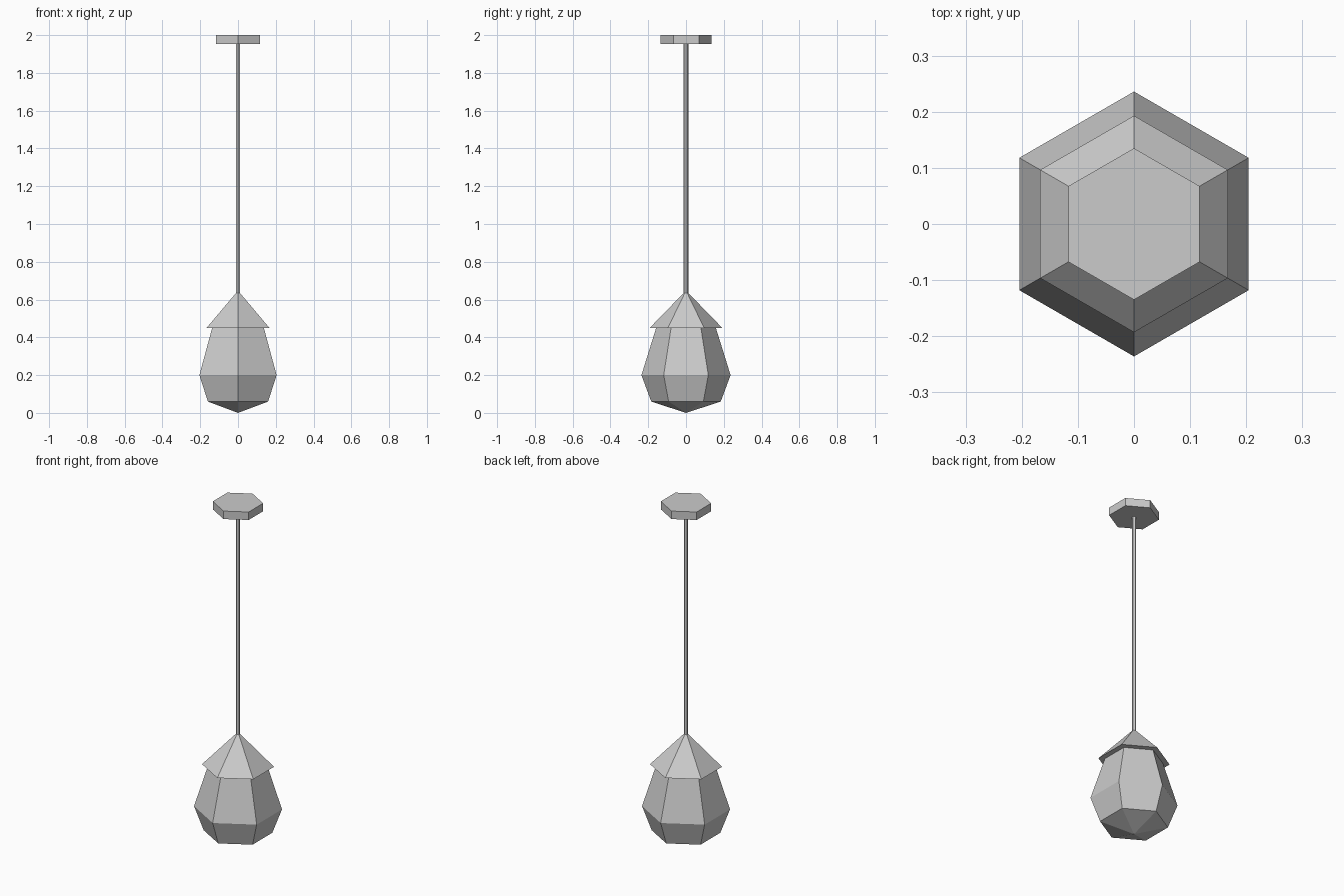
import bpy, bmesh
from math import sin, cos, pi

if "Cube" in bpy.data.objects:
    bpy.data.objects.remove(bpy.data.objects["Cube"])

SIDES = 6


def lathe(name, profile):
    """Six-sided flat-faced solid from (radius, z) pairs; radius 0 makes a point."""
    bm = bmesh.new()
    rings = []
    for r, z in profile:
        if r == 0:
            rings.append([bm.verts.new((0, 0, z))] * SIDES)
        else:
            rings.append([bm.verts.new((r * cos(pi / 2 + 2 * pi * i / SIDES),
                                        r * sin(pi / 2 + 2 * pi * i / SIDES), z))
                          for i in range(SIDES)])
    for low, high in zip(rings, rings[1:]):
        for i in range(SIDES):
            j = (i + 1) % SIDES
            corners = dict.fromkeys((low[i], low[j], high[j], high[i]))
            bm.faces.new(list(corners))
    # close the flat ends
    if profile[0][0]:
        bm.faces.new(rings[0][::-1])
    if profile[-1][0]:
        bm.faces.new(rings[-1])
    bmesh.ops.recalc_face_normals(bm, faces=bm.faces)
    mesh = bpy.data.meshes.new(name)
    bm.to_mesh(mesh)
    bm.free()
    obj = bpy.data.objects.new(name, mesh)
    bpy.context.collection.objects.link(obj)
    return obj


# Faceted lantern glass with pointed bottom
lathe("lamp_shade", [(0, 0), (0.184, 0.06), (0.236, 0.2), (0.158, 0.45)])
# Overhanging conical cap
lathe("shade_cap", [(0.193, 0.449), (0.012, 0.635)])
# Hanging rod
lathe("hanging_rod", [(0.012, 0.63), (0.012, 1.956)])
# Ceiling mount
lathe("ceiling_mount", [(0.135, 1.953), (0.135, 2.0)])
